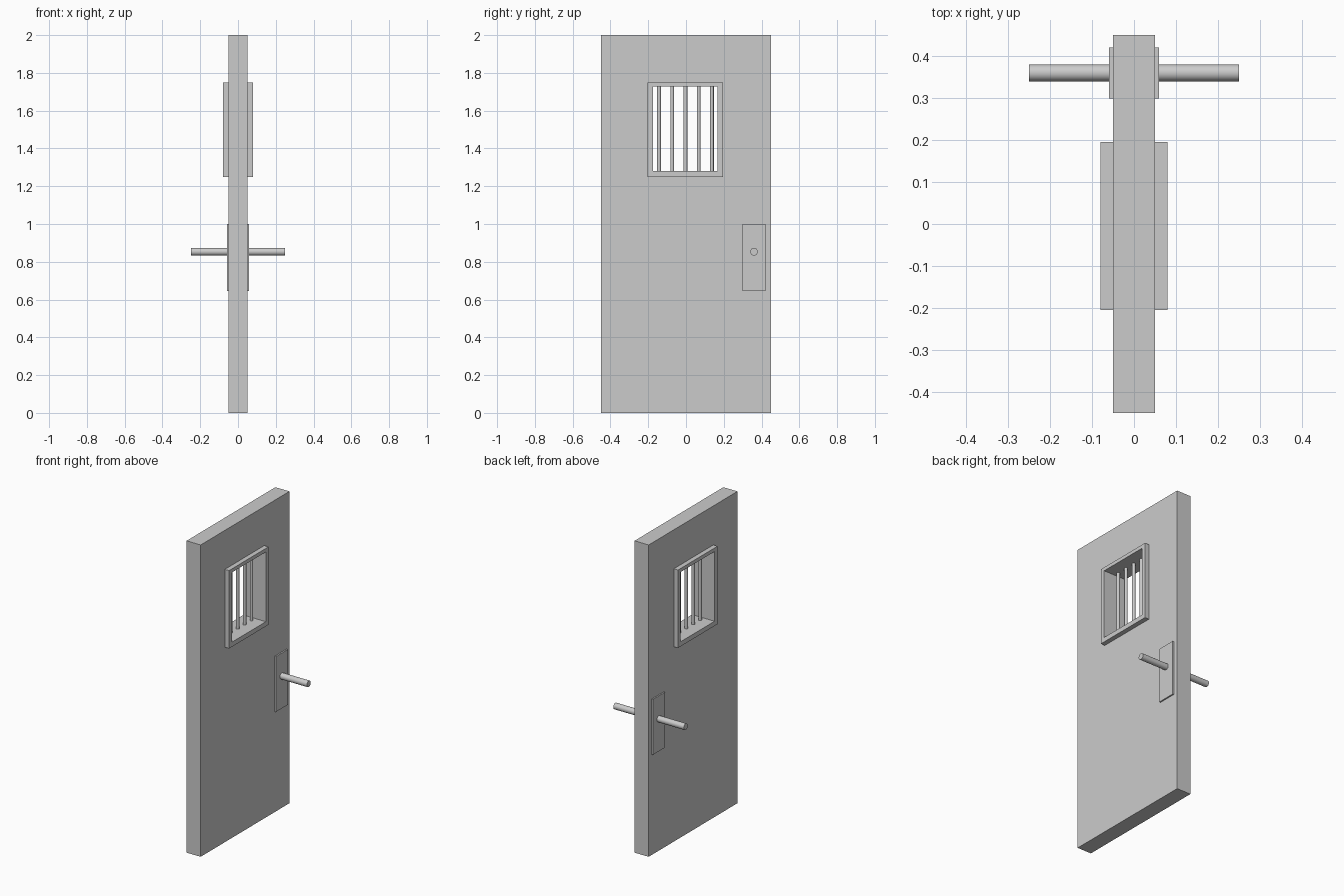
import bpy, bmesh
from math import pi

if "Cube" in bpy.data.objects:
    bpy.data.objects.remove(bpy.data.objects["Cube"])


def make_object(name, bm):
    bmesh.ops.recalc_face_normals(bm, faces=bm.faces)
    mesh = bpy.data.meshes.new(name)
    bm.to_mesh(mesh)
    bm.free()
    obj = bpy.data.objects.new(name, mesh)
    bpy.context.collection.objects.link(obj)
    return obj


def rect(y0, y1, z0, z1):
    return [(y0, z0), (y1, z0), (y1, z1), (y0, z1)]


def slab(name, half, outer, inner=None):
    """Slab centred on x = 0, optionally with a rectangular opening."""
    bm = bmesh.new()
    ring = lambda x, pts: [bm.verts.new((x, y, z)) for y, z in pts]
    a, b = ring(-half, outer), ring(half, outer)
    pairs = [(a, b)]
    if inner:
        c, d = ring(-half, inner), ring(half, inner)
        pairs += [(b, d), (d, c), (c, a)]
    else:
        bm.faces.new(a)
        bm.faces.new(b)
    for p, q in pairs:
        for i in range(4):
            j = (i + 1) % 4
            bm.faces.new((p[i], p[j], q[j], q[i]))
    return make_object(name, bm)


def rod(name, radius, length, loc, rot=(0, 0, 0), sides=32):
    bpy.ops.mesh.primitive_cylinder_add(vertices=sides, radius=radius,
                                        depth=length, location=loc, rotation=rot)
    obj = bpy.context.object
    obj.name = name
    bpy.ops.object.shade_smooth_by_angle()
    return obj


# Door panel with window hole (edge hidden inside the frame)
slab("door_panel", 0.05, rect(-0.45, 0.45, 0, 2), rect(-0.19, 0.18, 1.265, 1.74))

# Window frame passing through the door
slab("window_frame", 0.08, rect(-0.205, 0.195, 1.25, 1.75),
     rect(-0.175, 0.168, 1.28, 1.727))

# Window bars
for i in range(5):
    rod(f"window_bar_{i + 1}", 0.01, 0.47, (0, -0.003 + (i - 2) * 0.07, 1.5035))

# Lock plate on both faces, and handle rod through it
slab("lock_plate", 0.059, rect(0.299, 0.42, 0.645, 1.0))
rod("handle", 0.02, 0.5, (0, 0.36, 0.853), (0, pi / 2, 0))
